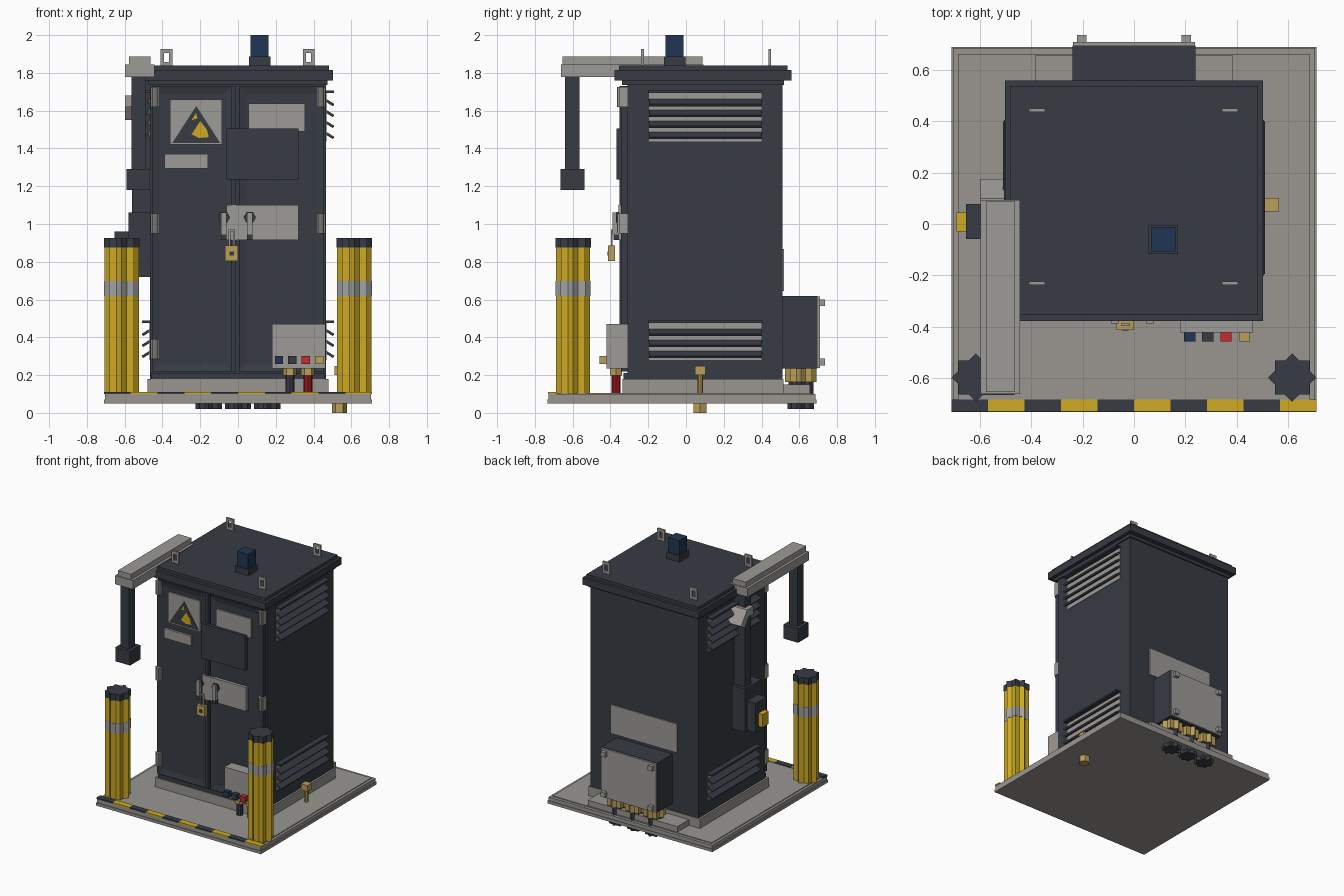
import bpy, bmesh, math
from mathutils import Matrix, Vector

cube = bpy.data.objects.get("Cube")
if cube:
    bpy.data.objects.remove(cube, do_unlink=True)


def material(name, rgb):
    m = bpy.data.materials.new(name)
    m.use_nodes = True
    col = (*rgb, 1)
    m.diffuse_color = col
    m.node_tree.nodes["Principled BSDF"].inputs["Base Color"].default_value = col
    return m


DARK = material("dark slate paint", (0.038, 0.045, 0.057))
GREY = material("concrete grey", (0.32, 0.305, 0.285))
METAL = material("pale metal", (0.34, 0.325, 0.31))
BAND = material("reflective grey", (0.36, 0.36, 0.36))
YELLOW = material("safety yellow", (0.62, 0.41, 0.016))
BRASS = material("brass", (0.50, 0.35, 0.10))
BLUE = material("deep blue", (0.014, 0.037, 0.09))
RED = material("red", (0.55, 0.025, 0.03))
CABLE_RED = material("dark red cable", (0.30, 0.008, 0.012))


def finish(name, bm, mat):
    bmesh.ops.recalc_face_normals(bm, faces=bm.faces)
    me = bpy.data.meshes.new(name)
    bm.to_mesh(me)
    bm.free()
    me.materials.append(mat)
    ob = bpy.data.objects.new(name, me)
    bpy.context.collection.objects.link(ob)
    return ob


def box(name, x, y, z, mat, tilt=None):
    """Box from (min, max) ranges; tilt = (angle, axis) about its own centre."""
    bm = bmesh.new()
    bmesh.ops.create_cube(bm, size=1)
    c = Vector([(a + b) / 2 for a, b in (x, y, z)])
    m = Matrix.Diagonal((x[1] - x[0], y[1] - y[0], z[1] - z[0], 1))
    if tilt:
        m = Matrix.Rotation(tilt[0], 4, tilt[1]) @ m
    bm.transform(Matrix.Translation(c) @ m)
    return finish(name, bm, mat)


def prism(name, pts, vec, mat):
    """Extrude a flat outline of 3D points along a vector."""
    bm = bmesh.new()
    f = bm.faces.new([bm.verts.new(p) for p in pts])
    r = bmesh.ops.extrude_face_region(bm, geom=[f])
    bmesh.ops.translate(bm, vec=vec, verts=[v for v in r["geom"] if isinstance(v, bmesh.types.BMVert)])
    return finish(name, bm, mat)


def post(name, x, y, r, z0, z1, mat, points=8, inner=0.765):
    """Vertical fluted post with a star section (inner=1 gives a plain round)."""
    pts = []
    for i in range(points * 2):
        a, q = math.pi * i / points, r * (inner if i % 2 else 1)
        pts.append((x + q * math.cos(a), y + q * math.sin(a), z0))
    return prism(name, pts, (0, 0, z1 - z0), mat)


# Base slab, hazard strip and plinth
box("base_slab_lower", (-.71, .71), (-.733, .69), (.05, .072), GREY)
box("base_slab_upper", (-.705, .705), (-.728, .685), (.072, .1), GREY)
box("base_deck", (-.685, .685), (-.70, .662), (.1, .106), GREY)
for i in range(10):
    x = -.71 + .142 * i
    box(f"hazard_strip_{i}", (x, x + .142), (-.73, -.683), (.1, .111), YELLOW if i % 2 else DARK)
box("plinth", (-.48, .48), (-.335, .515), (.1, .18), GREY)
box("rear_plinth_step", (-.385, .385), (.51, .657), (.1, .15), GREY)

# Cabinet shell and roof
box("cabinet_body", (-.465, .465), (-.31, .51), (.18, 1.79), DARK)
box("cabinet_sill", (-.46, .46), (-.33, -.3), (.18, .21), DARK)
box("cabinet_collar", (-.475, .475), (-.34, .52), (1.735, 1.765), DARK)
box("roof", (-.502, .502), (-.378, .558), (1.76, 1.815), DARK)
box("roof_cap", (-.482, .482), (-.355, .537), (1.815, 1.838), DARK)


# Doors with a recessed panel
def door(name, x0, x1):
    bm = bmesh.new()
    bmesh.ops.create_cube(bm, size=1)
    bm.transform(Matrix.Translation(((x0 + x1) / 2, -.325, .975))
                 @ Matrix.Diagonal((x1 - x0, .04, 1.51, 1)))
    front = [f for f in bm.faces if f.normal.y < -.9]
    bmesh.ops.inset_region(bm, faces=front, thickness=.06)
    bmesh.ops.translate(bm, vec=(0, .01, 0), verts=front[0].verts)
    finish(name, bm, DARK)


door("left_side_door", -.455, -.03)
door("right_side_door", .005, .455)
box("door_centre_strip", (-.035, -.01), (-.352, -.31), (.22, 1.73), DARK)
for s in (-1, 1):
    for z in (.285, .95, 1.62):
        x = s * .44
        box("hinge_leaf", (x - .023, x + .023), (-.352, -.31), (z, z + .105), METAL)
        post("hinge_pin", x, -.352, .014, z, z + .105, METAL, 4, 1)

# Warning sign, labels and door plates
box("warning_plate", (-.36, -.085), (-.347, -.334), (1.42, 1.66), METAL)
prism("warning_triangle", [(-.347, -.347, 1.43), (-.095, -.347, 1.43), (-.221, -.347, 1.625)], (0, -.003, 0), DARK)
prism("warning_mark", [(-.245, -.35, 1.475), (-.205, -.35, 1.455), (-.155, -.35, 1.46), (-.165, -.35, 1.5),
                       (-.2, -.35, 1.545)], (0, -.002, 0), YELLOW)
prism("warning_mark_top", [(-.245, -.35, 1.55), (-.215, -.35, 1.56), (-.222, -.35, 1.588)], (0, -.002, 0), YELLOW)
box("left_label", (-.39, -.16), (-.352, -.334), (1.295, 1.37), METAL)
box("right_label", (.055, .355), (-.347, -.334), (1.49, 1.638), METAL)
box("dark_door_plate", (-.06, .32), (-.368, -.34), (1.235, 1.505), DARK)
box("lock_plate", (-.06, .32), (-.358, -.335), (.915, 1.10), METAL)

# Door handles and padlock
for x in (-.075, .062):
    prism("handle_rose", [(x + .033 * math.cos(k * math.pi / 3), -.34, 1.035 + .033 * math.sin(k * math.pi / 3))
                          for k in range(6)], (0, -.03, 0), DARK)
    box("handle_lever", (x - .015, x + .015), (-.388, -.365), (.945, 1.06), METAL)
    box("handle_tip", (x - .015, x + .015), (-.385, -.345), (.915, .945), DARK)
box("padlock_body", (-.068, 0), (-.412, -.375), (.805, .885), BRASS)
box("padlock_keyhole", (-.046, -.022), (-.415, -.41), (.832, .855), DARK)
for x in (-.05, -.026):
    box("padlock_shackle_leg", (x, x + .01), (-.398, -.388), (.88, .97), METAL)
box("padlock_shackle_top", (-.05, -.016), (-.398, -.388), (.96, .972), METAL)

# Louvres on both sides
for s in (-1, 1):
    for top, count in ((1.70, 5), (.483, 4)):
        low = top - .058 * (count - 1) - .03
        def sx(a, b):
            return tuple(sorted((s * a, s * b)))
        box("louvre_backing", sx(.46, .469), (-.195, .4), (low, top), METAL)
        box("louvre_hood", sx(.46, .507), (-.2, .405), (top - .006, top + .006), DARK)
        for k in range(1, count):
            z = top - .058 * k
            box("louvre_slat", sx(.462, .51), (-.195, .4), (z - .007, z + .007), DARK, (s * math.radians(32), 'Y'))

# Lifting lugs and beacon on the roof
for x in (-.378, .374):
    for y in (-.23, .443):
        for dx in (-.022, .022):
            box("lug_leg", (x + dx - .009, x + dx + .009), (y - .007, y + .007), (1.835, 1.925), METAL)
        for z in (1.835, 1.905):
            box("lug_bar", (x - .031, x + .031), (y - .007, y + .007), (z, z + .022), METAL)
box("beacon_base", (.057, .171), (-.117, -.003), (1.835, 1.888), DARK)
box("beacon_lamp", (.066, .162), (-.108, -.012), (1.888, 2.0), BLUE)

# Overhead arm with hanging lamp
box("arm_tray", (-.597, -.443), (-.662, .093), (1.778, 1.845), METAL)
box("arm_cover", (-.577, -.463), (-.655, .088), (1.845, 1.887), METAL)
box("lamp_stem", (-.565, -.49), (-.64, -.565), (1.28, 1.78), DARK)
box("lamp_head", (-.59, -.465), (-.665, -.537), (1.18, 1.29), DARK)

# Side conduit, isolator and rain hood
box("side_conduit", (-.562, -.465), (0, .075), (1.05, 1.78), DARK)
prism("conduit_hood", [(-.597, .175, 1.58), (-.597, .1, 1.68), (-.597, .02, 1.68), (-.597, .02, 1.62),
                       (-.597, .08, 1.62), (-.597, .13, 1.55)], (.13, 0, 0), METAL)
box("isolator_box", (-.58, -.46), (-.1, .1), (.72, 1.06), DARK)
box("isolator_switch_block", (-.655, -.575), (-.058, .078), (.73, .96), DARK)
box("isolator_knob", (-.692, -.65), (-.03, .045), (.77, .87), YELLOW)

# Front control box with sockets and cables
box("control_box", (.18, .463), (-.422, -.31), (.235, .47), METAL)
for x, m in ((.217, BLUE), (.287, DARK), (.358, RED), (.43, BRASS)):
    box("socket", (x - .022, x + .022), (-.458, -.42), (.258, .3), m)
for x, m in ((.275, DARK), (.37, CABLE_RED)):
    post("front_gland", x, -.37, .036, .198, .237, BRASS, 6, .87)
    post("front_cable", x, -.37, .024, .1, .2, m, 4, 1)

# Rear junction box with cover, bolts, glands and cables
box("rear_plate", (-.285, .285), (.505, .52), (.645, .868), METAL)
box("junction_box", (-.24, .24), (.505, .695), (.235, .62), DARK)
box("junction_cover", (-.237, .237), (.695, .709), (.238, .617), METAL)
for x in (-.203, .203):
    for z in (.27, .583):
        box("cover_bolt", (x - .018, x + .018), (.705, .735), (z - .018, z + .018), METAL)
for x in (-.155, 0, .155):
    post("rear_gland", x, .608, .083, .163, .237, BRASS)
    post("rear_cable", x, .608, .066, .04, .165, DARK)
    post("rear_cable_nut", x, .608, .07, .02, .052, DARK)

# Earth rod
post("earth_rod", .537, .075, .014, .04, .21, BRASS, 4, 1)
box("earth_clamp", (.51, .565), (.048, .102), (.2, .248), BRASS)
post("earth_nut", .537, .075, .04, 0, .052, BRASS, 6, .87)

# Corner bollards
for x in (-.616, .616):
    post("bollard", x, -.598, .091, .1, .875, YELLOW)
    post("bollard_band", x, -.598, .093, .62, .698, BAND)
    post("bollard_cap", x, -.598, .094, .875, .926, DARK)
